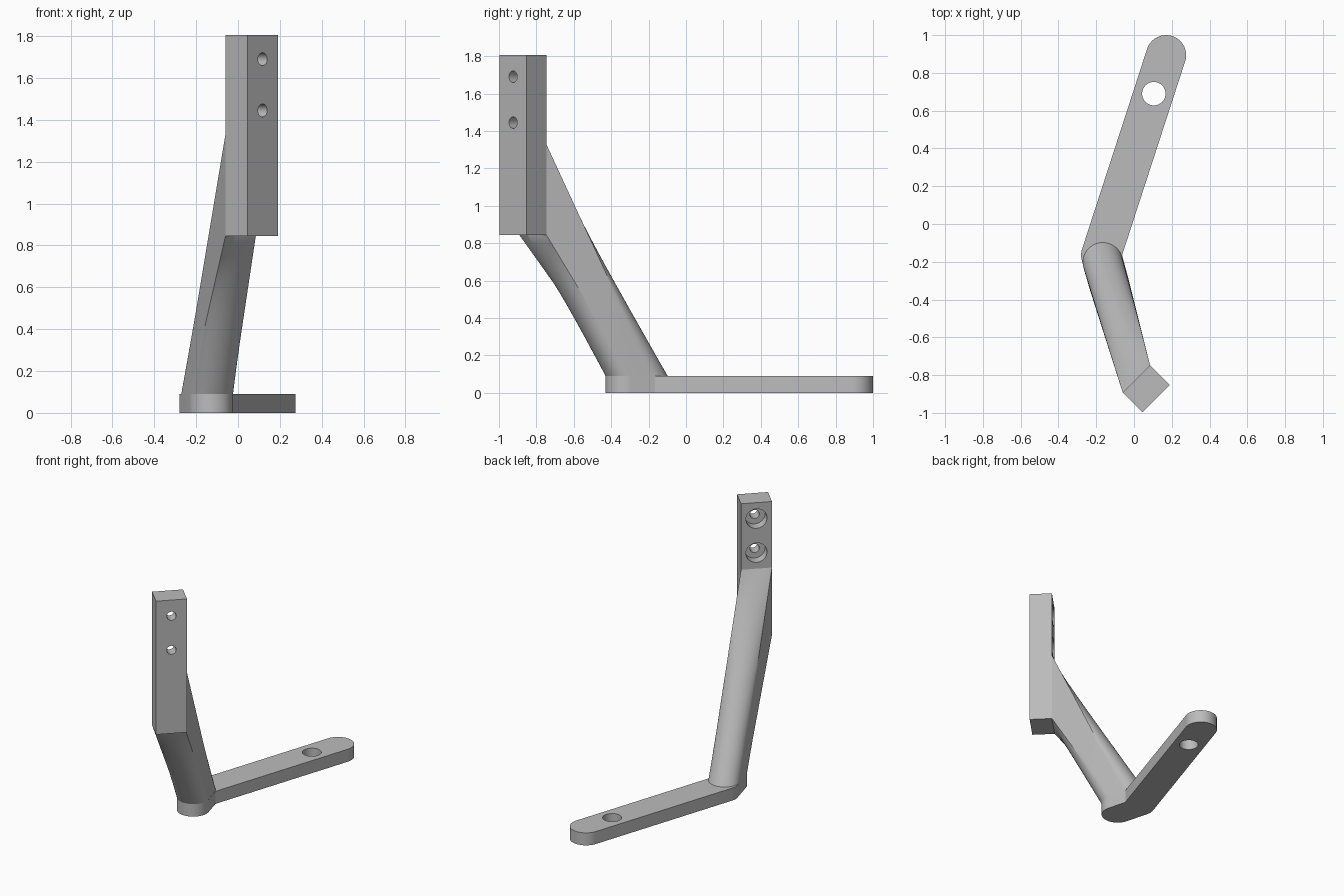
import bpy, bmesh
from math import cos, sin, pi, atan2
from mathutils import Vector, Matrix

cube = bpy.data.objects.get("Cube")
if cube:
    bpy.data.objects.remove(cube)

grey = bpy.data.materials.new("plain grey")
grey.use_nodes = True
COLOUR = (0.5, 0.5, 0.5, 1)
grey.diffuse_color = COLOUR
grey.node_tree.nodes["Principled BSDF"].inputs["Base Color"].default_value = COLOUR

R = 0.106             # half width of the bar
FOOT_H = 0.09
PLATE_LOW, PLATE_TOP = 0.845, 1.805
ARM_TOP = 1.33


def add_object(name, bm):
    bmesh.ops.recalc_face_normals(bm, faces=bm.faces)
    mesh = bpy.data.meshes.new(name)
    bm.to_mesh(mesh)
    bm.free()
    mesh.materials.append(grey)
    obj = bpy.data.objects.new(name, mesh)
    bpy.context.collection.objects.link(obj)
    return obj


def activate(obj):
    bpy.ops.object.select_all(action='DESELECT')
    obj.select_set(True)
    bpy.context.view_layer.objects.active = obj


def prism(name, outline, z0, z1):
    bm = bmesh.new()
    face = bm.faces.new([bm.verts.new((p.x, p.y, z0)) for p in outline])
    top = bmesh.ops.extrude_face_region(bm, geom=[face])["geom"]
    bmesh.ops.translate(bm, vec=(0, 0, z1 - z0),
                        verts=[v for v in top if isinstance(v, bmesh.types.BMVert)])
    return add_object(name, bm)


def drill(obj, centre, axis, radius, depth):
    """Cut a round hole centred on a point along an axis."""
    bm = bmesh.new()
    turn = Vector(axis).to_track_quat('Z', 'Y').to_matrix().to_4x4()
    bmesh.ops.create_cone(bm, cap_ends=True, segments=40, radius1=radius, radius2=radius,
                          depth=depth, matrix=Matrix.Translation(centre) @ turn)
    cutter = add_object("hole_cutter", bm)
    cutter.hide_render = True
    mod = obj.modifiers.new("hole", 'BOOLEAN')
    mod.operation, mod.solver, mod.object = 'DIFFERENCE', 'EXACT', cutter
    activate(obj)
    bpy.ops.object.modifier_apply(modifier=mod.name)
    bpy.data.objects.remove(cutter)


def arc(centre, start, end, steps):
    return [centre + R * Vector((cos(a), sin(a)))
            for a in (start + (end - start) * i / steps for i in range(steps + 1))]


def line(a, b, steps):
    return [a.lerp(b, i / steps) for i in range(steps)]


# Foot: long bar with a rounded end, a bend and a rounded toe
tip, elbow = Vector((0.17, 0.894)), Vector((-0.174, -0.165))
heel, toe = Vector((-0.165, -0.204)), Vector((-0.13, -0.324))
bar_dir, toe_dir = tip - elbow, toe - heel
bar_a = atan2(bar_dir.y, bar_dir.x)
toe_a = atan2(toe_dir.y, toe_dir.x)
outline = arc(tip, bar_a - pi / 2, bar_a + pi / 2, 24)
outline += arc(elbow, bar_a + pi / 2, toe_a + 1.5 * pi, 6)
outline += arc(toe, toe_a - pi / 2, toe_a + pi / 2, 24)
outline.append(Vector((-0.063, -0.165)))
foot = prism("foot_bar", outline, 0, FOOT_H)
drill(foot, (0.105, 0.69, FOOT_H / 2), (0, 0, 1), 0.062, 0.4)

# Mounting plate: upright block turned to face a corner
left, right = Vector((-0.06, -0.892)), Vector((0.085, -0.747))
thick = Vector((0.105, -0.105))
plate = prism("mounting_plate", [left, left + thick, right + thick, right],
              PLATE_LOW, PLATE_TOP)
back = (left + right) / 2
mid = back + thick / 2
for z in (1.69, 1.445):
    drill(plate, (mid.x, mid.y, z), (1, -1, 0), 0.031, 0.5)
    drill(plate, (back.x, back.y, z), (1, -1, 0), 0.07, 0.14)

# Arm: blend from a slot on the foot to a rectangle on the plate's back
ARC, SIDE, RINGS = 24, 8, 16
toe_arc = arc(toe, toe_a - pi / 2, toe_a + pi / 2, ARC)
heel_arc = arc(heel, toe_a + pi / 2, toe_a + 1.5 * pi, ARC)
slot = toe_arc[:-1] + line(toe_arc[-1], heel_arc[0], SIDE)
slot += heel_arc[:-1] + line(heel_arc[-1], toe_arc[0], SIDE)
slot = [p.to_3d() + Vector((0, 0, FOOT_H)) for p in slot]
low_l, low_r, top_r, top_l = [Vector((p.x, p.y, z)) for p, z in
                              ((left, PLATE_LOW), (right, PLATE_LOW),
                               (right, ARM_TOP), (left, ARM_TOP))]
rect = line(low_l, low_r, ARC) + line(low_r, top_r, SIDE)
rect += line(top_r, top_l, ARC) + line(top_l, low_l, SIDE)

bm = bmesh.new()
rings = [[bm.verts.new(a.lerp(b, k / RINGS)) for a, b in zip(slot, rect)]
         for k in range(RINGS + 1)]
for lower, upper in zip(rings, rings[1:]):
    for i in range(len(lower)):
        bm.faces.new((lower[i - 1], lower[i], upper[i], upper[i - 1]))
bm.faces.new(rings[0])
bm.faces.new(rings[-1])
arm = add_object("sloping_arm", bm)

for obj in (foot, plate, arm):
    activate(obj)
    bpy.ops.object.shade_smooth_by_angle(angle=0.5)
